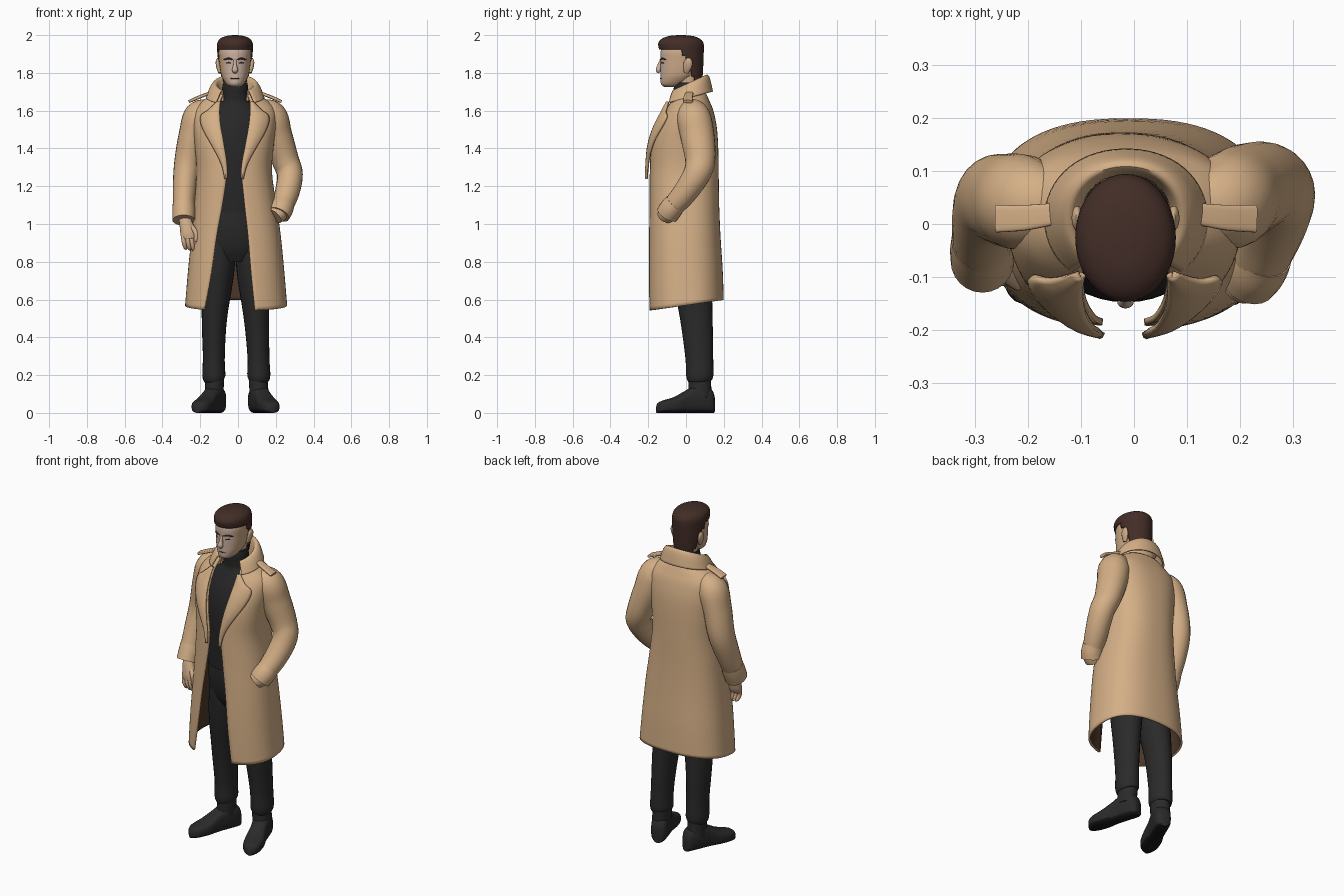
import bpy, bmesh, math
from mathutils import Vector as V


def mat(name, r, g, b):
    m = bpy.data.materials.new(name)
    m.diffuse_color = (r, g, b, 1)
    return m


TAN = mat("tan coat", 0.66, 0.43, 0.24)
LINING = mat("brown lining", 0.075, 0.038, 0.023)
HAIR = mat("dark brown hair", 0.055, 0.026, 0.020)
KNIT = mat("black knit", 0.020, 0.020, 0.021)
CLOTH = mat("black cloth", 0.023, 0.023, 0.023)
SOLE = mat("black sole", 0.009, 0.009, 0.009)
SKIN = mat("warm skin", 0.62, 0.41, 0.25)
FACE = mat("pale face skin", 0.60, 0.43, 0.35)


def spow(v, e):
    return math.copysign(abs(v) ** e, v)


def smooth(keys, steps=6):
    """Catmull-Rom through rows of numbers."""
    out = []
    for i in range(len(keys) - 1):
        a, b, c, d = keys[max(i - 1, 0)], keys[i], keys[i + 1], keys[min(i + 2, len(keys) - 1)]
        for k in range(steps):
            t = k / steps
            out.append([0.5 * (2 * q + (r - p) * t + (2 * p - 5 * q + 4 * r - s) * t * t
                               + (3 * q - p - 3 * r + s) * t ** 3) for p, q, r, s in zip(a, b, c, d)])
    out.append(list(keys[-1]))
    return out


def ring(z, cx, cy, rx, ry, e=1.0, n=40, a0=0.0, a1=None):
    full = a1 is None
    a1 = 2 * math.pi if full else a1
    pts = []
    for k in range(n):
        a = a0 + (a1 - a0) * k / (n if full else n - 1)
        pts.append(V((cx + rx * spow(math.sin(a), e), cy - ry * spow(math.cos(a), e), z)))
    return pts


def loft(name, rings, mats, closed=True, rule=None, keep=None, thick=0.0, offset=-1):
    """Skin rings; closed ones are capped, open ones stay a sheet."""
    bm = bmesh.new()
    rows = [[bm.verts.new(p) for p in r] for r in rings]
    n = len(rows[0])
    for lo, hi in zip(rows, rows[1:]):
        for j in range(n if closed else n - 1):
            k = (j + 1) % n
            bm.faces.new((lo[j], lo[k], hi[k], hi[j]))
    if closed:
        bm.faces.new(rows[0])
        bm.faces.new(rows[-1])
        bmesh.ops.recalc_face_normals(bm, faces=bm.faces[:])
    bm.normal_update()
    if keep:
        bad = [f for f in bm.faces if not keep(f.calc_center_median())]
        bmesh.ops.delete(bm, geom=bad, context='FACES')
    if rule:
        for f in bm.faces:
            f.material_index = rule(f.calc_center_median(), f.normal)
    me = bpy.data.meshes.new(name)
    bm.to_mesh(me)
    bm.free()
    for m in mats:
        me.materials.append(m)
    me.shade_smooth()
    me.set_sharp_from_angle(angle=math.radians(50))
    ob = bpy.data.objects.new(name, me)
    bpy.context.collection.objects.link(ob)
    if thick:
        s = ob.modifiers.new("thickness", 'SOLIDIFY')
        s.thickness, s.offset = thick, offset
        s.material_offset = len(mats) - 1
    return ob


def tube(name, keys, mats, e=1.0, n=24, steps=6):
    """Elliptical tube along (x, y, z, radius a, radius b) points."""
    rows = smooth(keys, steps)
    P = [V(r[:3]) for r in rows]
    rings = []
    for i, r in enumerate(rows):
        T = (P[min(i + 1, len(P) - 1)] - P[max(i - 1, 0)]).normalized()
        A = T.cross(V((0, 1, 0))).normalized()
        B = A.cross(T)
        rings.append([P[i] + A * r[3] * spow(math.cos(t), e) + B * r[4] * spow(math.sin(t), e)
                      for t in (2 * math.pi * k / n for k in range(n))])
    return loft(name, rings, mats)


def stack(name, keys, mats, steps=6, e=1.0, **kw):
    """Loft of horizontal ellipses (z, cx, cy, rx, ry)."""
    return loft(name, [ring(*r, e=e) for r in smooth(keys, steps)], mats, **kw)


# Coat shell: z, cx, cy, rx, ry, left edge x, right edge x
E = 0.82
COAT = smooth([
    (0.57, -0.01, 0.000, 0.27, 0.20, -0.180, 0.090),
    (0.75, -0.01, -0.004, 0.255, 0.198, -0.143, 0.070),
    (0.95, -0.01, -0.008, 0.235, 0.19, -0.112, 0.052),
    (1.12, -0.015, -0.01, 0.215, 0.185, -0.080, 0.033),
    (1.28, -0.02, -0.01, 0.20, 0.183, -0.060, 0.020),
    (1.42, -0.02, -0.008, 0.21, 0.178, -0.075, 0.040),
    (1.52, -0.018, 0.002, 0.22, 0.16, -0.092, 0.057),
    (1.60, -0.015, 0.015, 0.215, 0.13, -0.098, 0.065),
    (1.65, -0.015, 0.02, 0.175, 0.105, -0.095, 0.065),
    (1.69, -0.015, 0.022, 0.115, 0.085, -0.08, 0.05)])


def sheet(z, cx, cy, rx, ry, xl, xr, n=72):
    ang = lambda d: math.asin(spow(max(-1, min(1, d / rx)), 1 / E))
    pts = ring(z, cx, cy, rx, ry, E, n, ang(xr - cx), 2 * math.pi - ang(cx - xl))
    for p in pts:  # hem drops towards the front
        p.z += 0.14 * p.y * max(0, 1 - (z - 0.57) / 0.3)
    return pts


loft("coat_body", [sheet(*r) for r in COAT], [TAN, LINING], closed=False, thick=0.012)


def coat_row(z):
    for a, b in zip(COAT, COAT[1:]):
        if a[0] <= z <= b[0]:
            t = (z - a[0]) / (b[0] - a[0])
            return [p + (q - p) * t for p, q in zip(a, b)]
    return COAT[-1]


def coat_front(x, z):
    _, cx, cy, rx, ry, _, _ = coat_row(z)
    s = min(1, abs((x - cx) / rx))
    return cy - ry * (1 - s ** (2 / E)) ** (E / 2)


# Lapels: z and width measured from the coat edge
LAPEL = smooth([(1.24, 0.004), (1.32, 0.025), (1.40, 0.055), (1.48, 0.088),
                (1.54, 0.102), (1.575, 0.095), (1.60, 0.06), (1.645, 0.012)], 4)
for side, name in ((-1, "left_lapel"), (1, "right_lapel")):
    rows = []
    for z, w in LAPEL:
        edge = coat_row(z)[5 if side < 0 else 6]
        rows.append([V((x, coat_front(x, z) - 0.012 - 0.008 * math.sin(math.pi * k / 8), z))
                     for k in range(9) for x in [edge + side * w * k / 8]])
    loft(name, rows, [TAN], closed=False, thick=0.012, offset=0)

# Turned-up collar: z, cy, rx, ry, tilt, opening angle
rows = []
for z, cy, rx, ry, tilt, a in smooth([(1.655, 0.015, 0.088, 0.082, 0.1, 0.75),
                                      (1.70, 0.012, 0.092, 0.088, 0.3, 0.75),
                                      (1.735, 0.010, 0.105, 0.098, 0.45, 0.72),
                                      (1.715, 0.010, 0.128, 0.112, 0.45, 0.70),
                                      (1.665, 0.010, 0.150, 0.128, 0.25, 0.72)], 5):
    pts = ring(z, -0.015, cy, rx, ry, 0.95, 48, a, 2 * math.pi - a)
    for p in pts:
        p.z += tilt * p.y
    rows.append(pts)
loft("collar", rows, [TAN], closed=False, thick=0.01, offset=0)

# Sleeves, cuffs and shoulder straps
tube("left_sleeve", [(-0.13, 0.04, 1.625, 0.04, 0.05), (-0.20, 0.04, 1.575, 0.082, 0.088),
                     (-0.24, 0.045, 1.47, 0.074, 0.088), (-0.268, 0.045, 1.32, 0.07, 0.08),
                     (-0.283, 0.0, 1.18, 0.062, 0.07), (-0.288, -0.065, 1.035, 0.052, 0.058)], [TAN])
tube("left_cuff", [(-0.287, -0.03, 1.11, 0.058, 0.064), (-0.287, -0.047, 1.07, 0.061, 0.066),
                   (-0.287, -0.07, 1.02, 0.060, 0.066)], [TAN])
tube("right_sleeve", [(0.10, 0.04, 1.625, 0.04, 0.05), (0.17, 0.04, 1.575, 0.084, 0.088),
                      (0.205, 0.06, 1.47, 0.082, 0.09), (0.25, 0.075, 1.34, 0.072, 0.08),
                      (0.275, 0.055, 1.26, 0.068, 0.072), (0.258, -0.01, 1.16, 0.064, 0.064),
                      (0.225, -0.085, 1.075, 0.054, 0.054), (0.195, -0.11, 1.04, 0.045, 0.045)], [TAN])
tube("right_cuff", [(0.243, -0.055, 1.11, 0.058, 0.058), (0.23, -0.08, 1.08, 0.062, 0.061),
                    (0.215, -0.10, 1.05, 0.060, 0.060)], [TAN])
for name, s, cx in (("left_shoulder_strap", -1, -0.015), ("right_shoulder_strap", 1, -0.015)):
    tube(name, [(cx + s * 0.13, 0.02, 1.695, 0.008, 0.020), (cx + s * 0.19, 0.012, 1.672, 0.009, 0.024),
                (cx + s * 0.245, 0.01, 1.648, 0.008, 0.026)], [TAN], e=0.5)

# Left hand with curled fingers
tube("left_hand", [(-0.285, -0.06, 1.05, 0.03, 0.026), (-0.275, -0.08, 1.0, 0.035, 0.026),
                   (-0.262, -0.092, 0.95, 0.043, 0.026), (-0.258, -0.098, 0.92, 0.036, 0.02)], [SKIN])
for k in range(4):
    x = -0.292 + 0.021 * k
    tube(f"finger_{k + 1}", [(x, -0.095, 0.945, 0.012, 0.012), (x + 0.006, -0.105, 0.905, 0.012, 0.012),
                             (x + 0.014, -0.095, 0.875 - 0.004 * k, 0.010, 0.010),
                             (x + 0.018, -0.08, 0.868, 0.004, 0.004)], [SKIN], n=12, steps=4)
tube("thumb", [(-0.245, -0.095, 0.985, 0.014, 0.014), (-0.222, -0.112, 0.95, 0.013, 0.013),
               (-0.222, -0.115, 0.915, 0.010, 0.010), (-0.224, -0.113, 0.905, 0.004, 0.004)], [SKIN], n=12)

# Sweater with roll neck, trousers
stack("sweater", [(1.06, -0.015, -0.01, 0.155, 0.128), (1.2, -0.015, -0.01, 0.155, 0.135),
                  (1.4, -0.015, -0.005, 0.165, 0.142), (1.52, -0.015, 0.0, 0.16, 0.125),
                  (1.60, -0.015, 0.008, 0.13, 0.095), (1.645, -0.015, 0.01, 0.082, 0.075),
                  (1.68, -0.015, 0.006, 0.07, 0.070), (1.72, -0.015, 0.004, 0.069, 0.069),
                  (1.75, -0.015, 0.006, 0.064, 0.064)], [KNIT])
stack("trouser_hips", [(0.80, -0.015, 0.02, 0.11, 0.08), (0.87, -0.015, 0.015, 0.155, 0.115),
                       (0.97, -0.015, 0.0, 0.16, 0.125), (1.07, -0.015, -0.01, 0.15, 0.122)], [CLOTH])
LEGS = {"left": ((-0.085, 0.98), (-0.105, 0.75), (-0.125, 0.5), (-0.128, 0.3), (-0.128, 0.20), (-0.125, 0.17)),
        "right": ((0.058, 0.98), (0.078, 0.75), (0.098, 0.5), (0.108, 0.3), (0.110, 0.20), (0.108, 0.17))}
SIZE = ((0.015, 0.08, 0.11), (0.03, 0.085, 0.105), (0.055, 0.067, 0.086),
        (0.07, 0.058, 0.074), (0.073, 0.061, 0.072), (0.075, 0.052, 0.064))
for side, pts in LEGS.items():
    tube(side + "_trouser_leg", [(x, y, z, a, b) for (x, z), (y, a, b) in zip(pts, SIZE)], [CLOTH])

# Boots: heel position and toe direction, rings along the foot
FOOT = smooth([(0.0, 0.026, 0.09), (0.02, 0.044, 0.13), (0.08, 0.049, 0.15), (0.14, 0.048, 0.12),
               (0.20, 0.055, 0.085), (0.255, 0.050, 0.068), (0.285, 0.034, 0.055), (0.297, 0.012, 0.035)], 4)
for side, heel, toe in (("left", V((-0.095, 0.145, 0)), V((-0.215, -0.15, 0))),
                        ("right", V((0.088, 0.145, 0)), V((0.185, -0.155, 0)))):
    d = (toe - heel).normalized()
    s = V((-d.y, d.x, 0))
    k = (toe - heel).length / 0.297
    rings = [[heel + d * t * k + s * w * spow(math.cos(a), 0.75)
              + V((0, 0, h / 2 * (1 + spow(math.sin(a), 0.65))))
              for a in (2 * math.pi * i / 32 for i in range(32))] for t, w, h in FOOT]
    loft(side + "_boot", rings, [CLOTH, SOLE], rule=lambda c, nrm: int(c.z < 0.014))
    x = LEGS[side][-1][0]
    m = heel + d * 0.085
    tube(side + "_boot_shaft", [(x, 0.073, 0.23, 0.05, 0.06), (x, 0.073, 0.16, 0.05, 0.06),
                                (m.x, m.y + 0.008, 0.08, 0.05, 0.062)], [CLOTH])

# Head: pale at the front, warmer at the sides
HX = -0.016
stack("neck", [(1.68, HX, 0.012, 0.055, 0.055), (1.80, HX, 0.005, 0.057, 0.06)], [SKIN])
stack("head", [(1.725, HX, -0.078, 0.026, 0.036), (1.74, HX, -0.07, 0.046, 0.062),
               (1.77, HX, -0.05, 0.065, 0.085), (1.80, HX, -0.036, 0.075, 0.099),
               (1.86, HX, -0.025, 0.083, 0.110), (1.92, HX, -0.025, 0.085, 0.108),
               (1.965, HX, -0.025, 0.06, 0.08)], [SKIN, FACE], e=0.95,
      rule=lambda c, nrm: int(nrm.y < -0.55))
tube("nose", [(HX, -0.131, 1.868, 0.007, 0.008), (HX, -0.140, 1.838, 0.010, 0.012),
              (HX, -0.146, 1.815, 0.016, 0.014), (HX, -0.139, 1.802, 0.010, 0.008)], [FACE], n=16)
for name, s in (("left", -1), ("right", 1)):
    tube(name + "_ear", [(HX + s * 0.080, 0.0, 1.80, 0.008, 0.012), (HX + s * 0.088, 0.008, 1.83, 0.011, 0.022),
                         (HX + s * 0.092, 0.012, 1.86, 0.010, 0.022), (HX + s * 0.09, 0.012, 1.878, 0.004, 0.008)],
         [SKIN], n=16)
    tube(name + "_brow", [(HX + s * 0.012, -0.133, 1.870, 0.003, 0.004), (HX + s * 0.035, -0.127, 1.876, 0.005, 0.005),
                          (HX + s * 0.058, -0.106, 1.870, 0.003, 0.004)], [HAIR], n=10)
    tube(name + "_eye", [(HX + s * 0.020, -0.130, 1.852, 0.002, 0.003), (HX + s * 0.032, -0.127, 1.853, 0.004, 0.003),
                         (HX + s * 0.046, -0.117, 1.852, 0.002, 0.003)], [LINING], n=10)
tube("mouth", [(HX - 0.022, -0.129, 1.770, 0.002, 0.003), (HX, -0.135, 1.771, 0.003, 0.003),
               (HX + 0.022, -0.129, 1.770, 0.002, 0.003)], [LINING], n=10)

# Short hair: full cap with the face opening removed
stack("hair", [(1.71, HX, 0.025, 0.058, 0.055), (1.78, HX, 0.008, 0.076, 0.080),
               (1.85, HX, -0.012, 0.089, 0.104), (1.91, HX, -0.022, 0.094, 0.116),
               (1.955, HX, -0.027, 0.094, 0.120), (1.98, HX, -0.027, 0.080, 0.102),
               (1.995, HX, -0.027, 0.048, 0.064), (2.0, HX, -0.027, 0.012, 0.016)], [HAIR], steps=8,
      keep=lambda c: c.z > 1.925 or c.y > 0.03 - (c.z - 1.8) * 0.45, thick=0.008)
